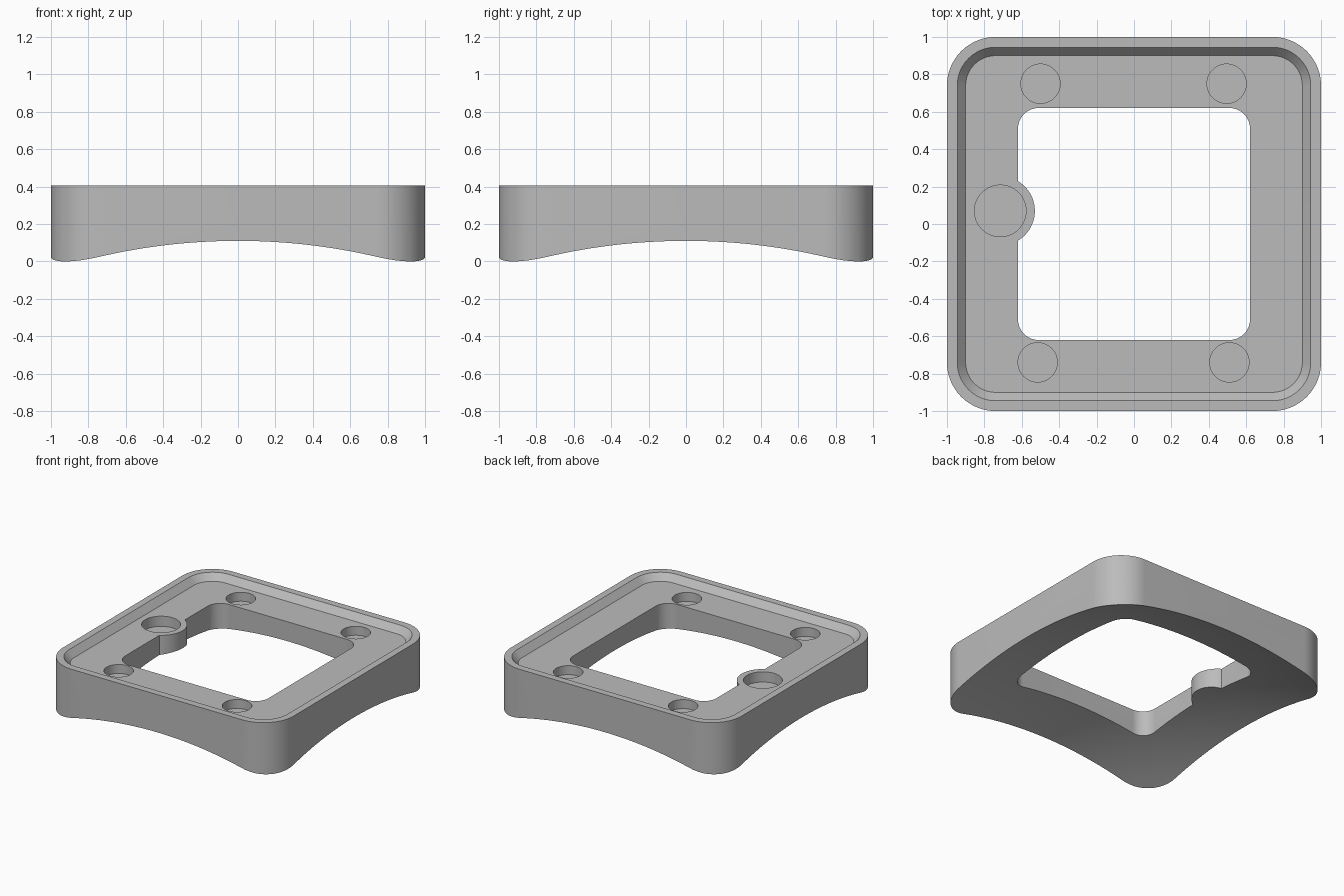
import bpy, bmesh, math
from mathutils import Vector

cube = bpy.data.objects.get("Cube")
if cube:
    bpy.data.objects.remove(cube, do_unlink=True)

TOP, FLOOR = 0.405, 0.355      # rim height and recessed floor height
DOME_R = 3.42                  # radius of the domed underside

grey = bpy.data.materials.new("plain grey")
grey.use_nodes = True
colour = (0.5, 0.5, 0.5, 1)
grey.diffuse_color = colour
grey.node_tree.nodes["Principled BSDF"].inputs["Base Color"].default_value = colour


def add_object(name, bm):
    bmesh.ops.recalc_face_normals(bm, faces=bm.faces[:])
    mesh = bpy.data.meshes.new(name)
    bm.to_mesh(mesh)
    bm.free()
    mesh.materials.append(grey)
    obj = bpy.data.objects.new(name, mesh)
    bpy.context.collection.objects.link(obj)
    return obj


def rounded_outline(half, radius, steps=20):
    points = []
    for quarter in range(4):
        mid = math.radians(45 + 90 * quarter)
        centre = Vector((math.cos(mid), math.sin(mid))) * (half - radius) * math.sqrt(2)
        for i in range(steps + 1):
            a = math.radians(90 * (quarter + i / steps))
            points.append(centre + radius * Vector((math.cos(a), math.sin(a))))
    return points


def round_square(name, z0, half0, rad0, z1, half1, rad1):
    """Solid between two rounded squares at different heights."""
    bm = bmesh.new()
    rings = [[bm.verts.new((p.x, p.y, z)) for p in rounded_outline(h, r)]
             for z, h, r in ((z0, half0, rad0), (z1, half1, rad1))]
    low, high = rings
    for i in range(len(low)):
        j = (i + 1) % len(low)
        bm.faces.new((low[i], low[j], high[j], high[i]))
    bm.faces.new(low)
    bm.faces.new(high)
    return add_object(name, bm)


def cylinder(name, x, y, radius, z0, z1):
    bm = bmesh.new()
    bmesh.ops.create_cone(bm, cap_ends=True, segments=64, radius1=radius,
                          radius2=radius, depth=z1 - z0)
    bmesh.ops.translate(bm, vec=(x, y, (z0 + z1) / 2), verts=bm.verts[:])
    return add_object(name, bm)


def dome(name, edge_height):
    """Sphere reaching edge_height above the middle of each side."""
    bm = bmesh.new()
    bmesh.ops.create_uvsphere(bm, u_segments=128, v_segments=160, radius=DOME_R)
    drop = edge_height - math.sqrt(DOME_R ** 2 - 1)
    bmesh.ops.translate(bm, vec=(0, 0, drop), verts=bm.verts[:])
    return add_object(name, bm)


# Frame body, then the boss beside the opening and all cuts in order
frame = round_square("square_frame", -0.1, 1, 0.26, TOP, 1, 0.26)
slope = (0.945 - 0.9) / (TOP - FLOOR)
lift = 0.1
flare = 0.045 + slope * lift
steps = [
    ("DIFFERENCE", round_square("opening_cutter", -1, 0.62, 0.11, 1, 0.62, 0.11)),
    ("UNION", cylinder("boss", -0.715, 0.07, 0.185, -0.05, TOP - 0.01)),
    ("DIFFERENCE", dome("underside_cutter", 0.11)),
    ("DIFFERENCE", round_square("recess_cutter", FLOOR, 0.9, 0.16,
                                TOP + lift, 0.9 + flare, 0.16 + flare)),
    ("DIFFERENCE", cylinder("boss_hole_cutter", -0.715, 0.07, 0.138, FLOOR - 0.08, 1)),
]
for x, y in ((-0.5, 0.75), (0.495, 0.75), (-0.515, -0.74), (0.51, -0.74)):
    steps.append(("DIFFERENCE", cylinder("socket_cutter", x, y, 0.105, FLOOR - 0.07, 1)))

for operation, tool in steps:
    tool.hide_render = True
    mod = frame.modifiers.new(tool.name, "BOOLEAN")
    mod.operation = operation
    mod.solver = "EXACT"
    mod.object = tool

# Bake the cuts and remove the helpers
bpy.context.view_layer.update()
evaluated = frame.evaluated_get(bpy.context.evaluated_depsgraph_get())
baked = bpy.data.meshes.new_from_object(evaluated)
frame.modifiers.clear()
frame.data = baked
frame.data.materials.clear()
frame.data.materials.append(grey)
for operation, tool in steps:
    bpy.data.objects.remove(tool, do_unlink=True)

bpy.ops.object.select_all(action="DESELECT")
frame.select_set(True)
bpy.context.view_layer.objects.active = frame
bpy.ops.object.shade_smooth_by_angle(angle=math.radians(30))
